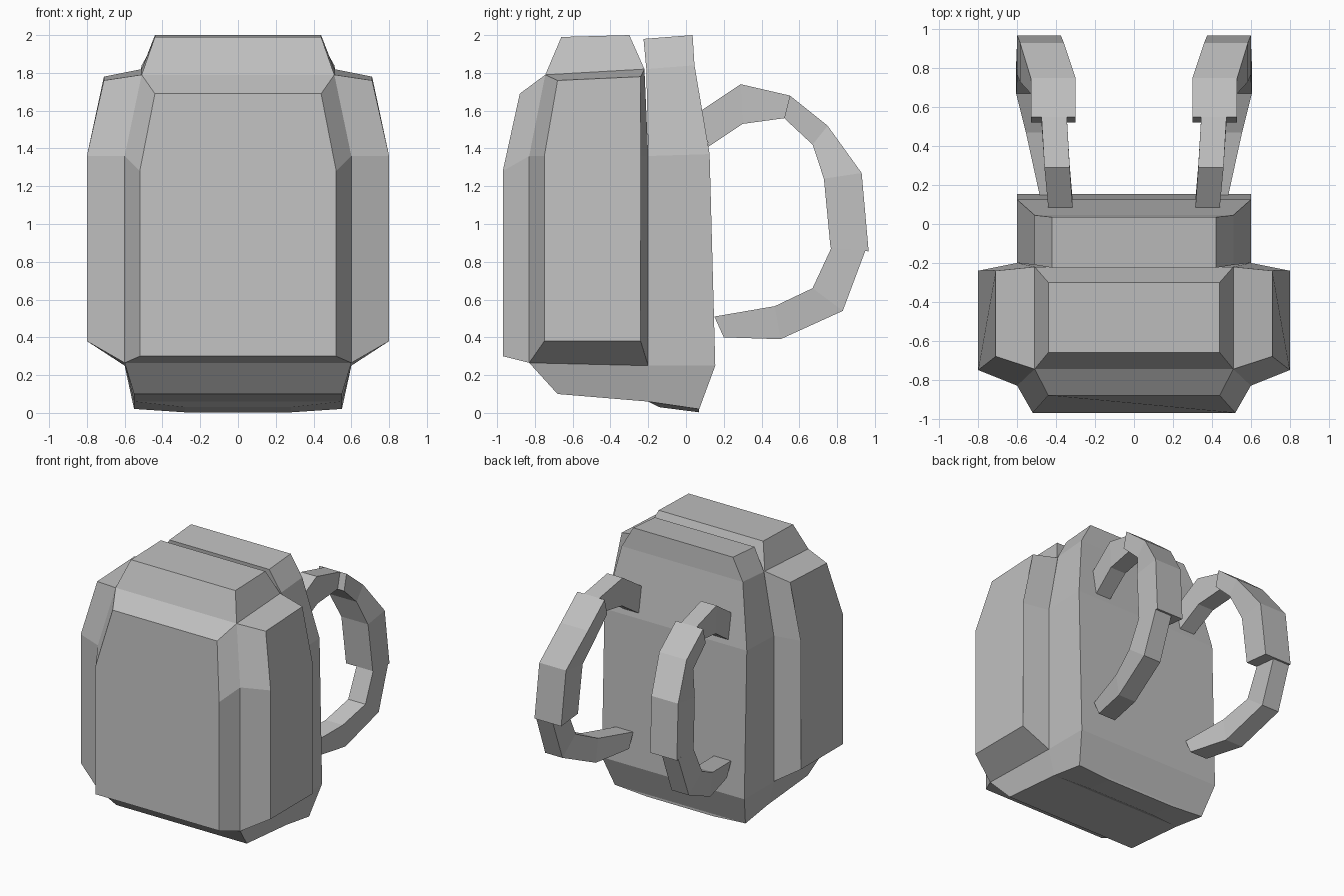
import bpy
import bmesh

if "Cube" in bpy.data.objects:
    bpy.data.objects.remove(bpy.data.objects["Cube"], do_unlink=True)

GREY = (.52, .52, .52, 1)
fabric = bpy.data.materials.new("grey fabric")
fabric.use_nodes = True
fabric.diffuse_color = GREY
shader = next(n for n in fabric.node_tree.nodes if n.type == "BSDF_PRINCIPLED")
shader.inputs["Base Color"].default_value = GREY


def loft(name, rings):
    """Skin a list of equally long closed rings and cap both ends."""
    bm = bmesh.new()
    loops = [[bm.verts.new(point) for point in ring] for ring in rings]
    for low, high in zip(loops, loops[1:]):
        for i in range(len(low)):
            j = (i + 1) % len(low)
            bm.faces.new((low[i], low[j], high[j], high[i]))
    bm.faces.new(loops[0][::-1])
    bm.faces.new(loops[-1])
    bmesh.ops.recalc_face_normals(bm, faces=bm.faces)
    mesh = bpy.data.meshes.new(name)
    bm.to_mesh(mesh)
    bm.free()
    mesh.materials.append(fabric)
    obj = bpy.data.objects.new(name, mesh)
    bpy.context.collection.objects.link(obj)
    return obj


def body_ring(half_width, front, back):
    """Four corners from a half width and two (y, z) profile points."""
    return [(-half_width, *front), (half_width, *front),
            (half_width, *back), (-half_width, *back)]


def mirrored_outline(right_side):
    """Close a right-hand outline with its mirror image."""
    return right_side + [(-x, y, z) for x, y, z in reversed(right_side)]


def strap_ring(outer, inner, x_in, x_out, side):
    return [(side * x_in, *outer), (side * x_out, *outer),
            (side * x_out, *inner), (side * x_in, *inner)]


# Back compartment, from the bottom up
back_levels = [
    (.55, (-.2, .06), (.07, .02)),
    (.6, (-.2, .25), (.155, .25)),
    (.6, (-.2, 1.36), (.125, 1.37)),
    (.51, (-.21, 1.82), (.045, 1.84)),
    (.42, (-.225, 1.98), (.035, 2)),
]
loft("back_compartment", [body_ring(*level) for level in back_levels])

# Shallow pad under the back compartment
loft("base_pad", [body_ring(.28, (-.14, .03), (.07, .003)),
                  body_ring(.55, (-.2, .06), (.07, .021))])

# Main front compartment, from the bottom up
main_levels = [
    (.55, (-.68, .1), (-.2, .06)),
    (.6, (-.83, .265), (-.2, .25)),
    (.6, (-.83, 1.36), (-.2, 1.36)),
    (.51, (-.745, 1.79), (-.22, 1.82)),
    (.44, (-.66, 1.99), (-.3, 2)),
]
loft("main_compartment", [body_ring(*level) for level in main_levels])

# Bevelled pockets stand on the three middle levels of the main compartment
middle = main_levels[1:4]
seam = mirrored_outline([(w, *front) for w, front, back in middle])
face = mirrored_outline([(.52, -.97, .3), (.52, -.97, 1.28), (.44, -.88, 1.69)])
loft("front_pocket", [seam, face])

side_seam = ([(w, *front) for w, front, back in middle]
             + [(w, *back) for w, front, back in reversed(middle)])
side_face = [(.8, -.75, .38), (.8, -.75, 1.36), (.71, -.68, 1.76),
             (.71, -.24, 1.78), (.8, -.24, 1.36), (.8, -.24, .38)]

# Straps: outer and inner (y, z) points, then inner and outer x
upper_strap = [
    ((.08, 1.6), (.12, 1.41), .315, .44),
    ((.29, 1.74), (.3, 1.53), .33, .46),
    ((.55, 1.68), (.52, 1.56), .345, .475),
]
padded_strap = [
    ((.55, 1.68), (.52, 1.56), .3, .53),
    ((.75, 1.52), (.67, 1.42), .3, .53),
    ((.93, 1.27), (.73, 1.24), .36, .585),
    ((.967, .855), (.765, .875), .375, .6),
]
lower_strap = [
    ((.95, .86), (.77, .875), .46, .6),
    ((.83, .54), (.67, .66), .46, .605),
    ((.5, .39), (.47, .565), .41, .555),
    ((.2, .4), (.15, .51), .34, .485),
]

for label, side in (("left", 1), ("right", -1)):
    loft(label + "_side_pocket",
         [[(side * x, y, z) for x, y, z in ring] for ring in (side_seam, side_face)])
    for part, rows in (("upper_strap", upper_strap),
                       ("padded_strap", padded_strap),
                       ("lower_strap", lower_strap)):
        loft(label + "_" + part, [strap_ring(*row, side) for row in rows])
